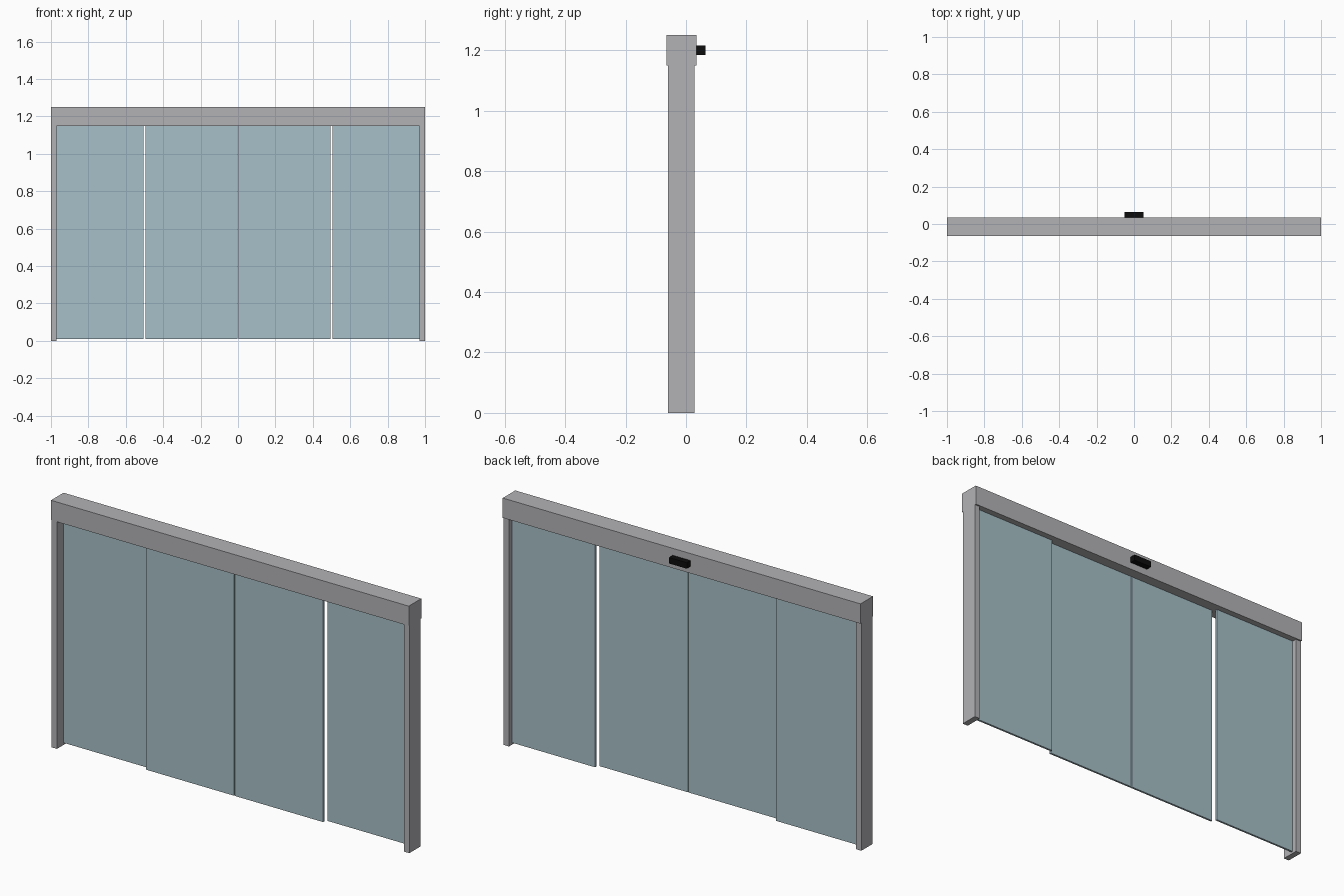
import bpy
import bmesh

cube = bpy.data.objects.get("Cube")
if cube:
    bpy.data.objects.remove(cube, do_unlink=True)


def make_material(name, rgb):
    mat = bpy.data.materials.new(name)
    mat.use_nodes = True
    color = (*rgb, 1)
    mat.diffuse_color = color
    for node in mat.node_tree.nodes:
        if node.type == 'BSDF_PRINCIPLED':
            node.inputs["Base Color"].default_value = color
    return mat


def box(name, x, y, z, mat):
    """Box from (low, high) ranges on each axis."""
    ranges = (x, y, z)
    bm = bmesh.new()
    bmesh.ops.create_cube(bm, size=1)
    for v in bm.verts:
        v.co = [lo + (c + 0.5) * (hi - lo) for c, (lo, hi) in zip(v.co, ranges)]
    mesh = bpy.data.meshes.new(name)
    bm.to_mesh(mesh)
    bm.free()
    mesh.materials.append(mat)
    obj = bpy.data.objects.new(name, mesh)
    bpy.context.collection.objects.link(obj)
    return obj


def side_box(name, side, x, y, z, mat):
    """Box placed on the left (+1) or the right (-1)."""
    label = "left" if side > 0 else "right"
    return box(f"{label}_{name}", sorted(side * v for v in x), y, z, mat)


metal = make_material("grey metal", (0.45, 0.45, 0.47))
glass = make_material("pale blue glass", (0.386, 0.527, 0.578))
black = make_material("black plastic", (0.004, 0.004, 0.004))

# Header beam and motion sensor
box("header", (-1, 1), (-0.065, 0.035), (1.15, 1.25), metal)
box("sensor", (-0.05, 0.05), (0.035, 0.065), (1.185, 1.215), black)

# Posts, fixed outer panes and sliding inner panes
pane_z = (0.01, 1.15)
for side in (1, -1):
    side_box("post", side, (0.97, 1), (-0.06, 0.028), (0, 1.15), metal)
    side_box("fixed_pane", side, (0.505, 0.97), (-0.006, 0.004), pane_z, glass)
    side_box("sliding_pane", side, (0.002, 0.495), (-0.028, -0.018), pane_z, glass)
